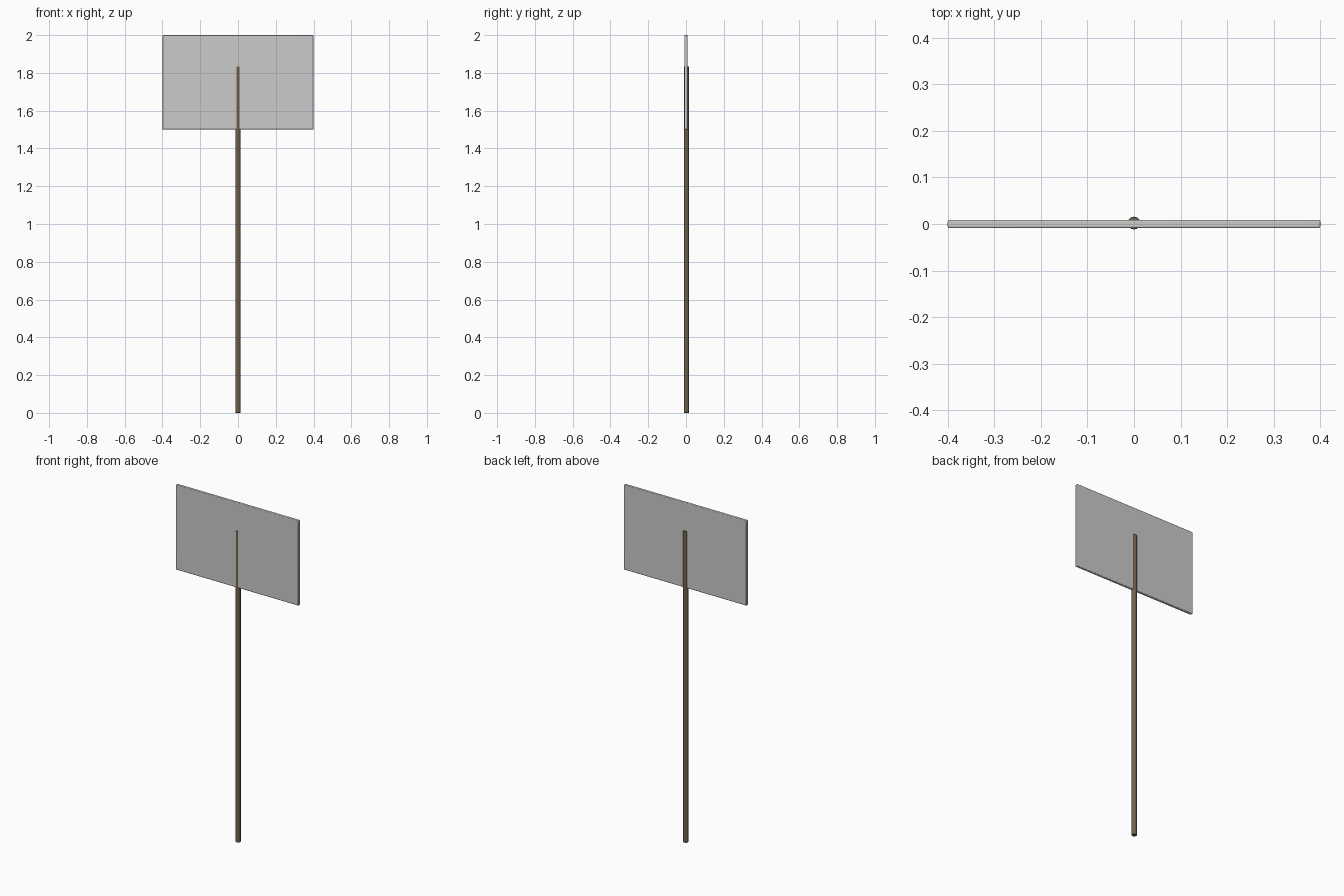
import bpy
import math

cube = bpy.data.objects.get("Cube")
if cube:
    bpy.data.objects.remove(cube, do_unlink=True)


def finish(obj, name, bevel, segments):
    """Name the part, round its edges and shade it smooth with sharp corners."""
    obj.name = name
    bpy.ops.object.transform_apply(location=False, rotation=True, scale=True)
    mod = obj.modifiers.new("Rounded edges", 'BEVEL')
    mod.width = bevel
    mod.segments = segments
    mod.limit_method = 'ANGLE'
    mod.angle_limit = math.radians(50)
    bpy.ops.object.shade_smooth_by_angle(angle=math.radians(40))
    return obj


# Sign board
bpy.ops.mesh.primitive_cube_add(size=1, location=(0, 0, 1.75))
board = bpy.context.object
board.scale = (0.8, 0.018, 0.5)
finish(board, "sign_board", 0.004, 3)

# Wooden post, set into the board so it mostly stands proud at the back
height = 1.835
bpy.ops.mesh.primitive_cylinder_add(vertices=16, radius=0.0138, depth=height,
                                    location=(0, 0.002, height / 2))
post = finish(bpy.context.object, "post", 0.001, 1)

# Brown wood
wood = bpy.data.materials.new("brown_wood")
brown = (0.17, 0.12, 0.07, 1)
wood.diffuse_color = brown
wood.use_nodes = True
shader = wood.node_tree.nodes["Principled BSDF"]
shader.inputs["Base Color"].default_value = brown
shader.inputs["Roughness"].default_value = 0.8
post.data.materials.append(wood)
